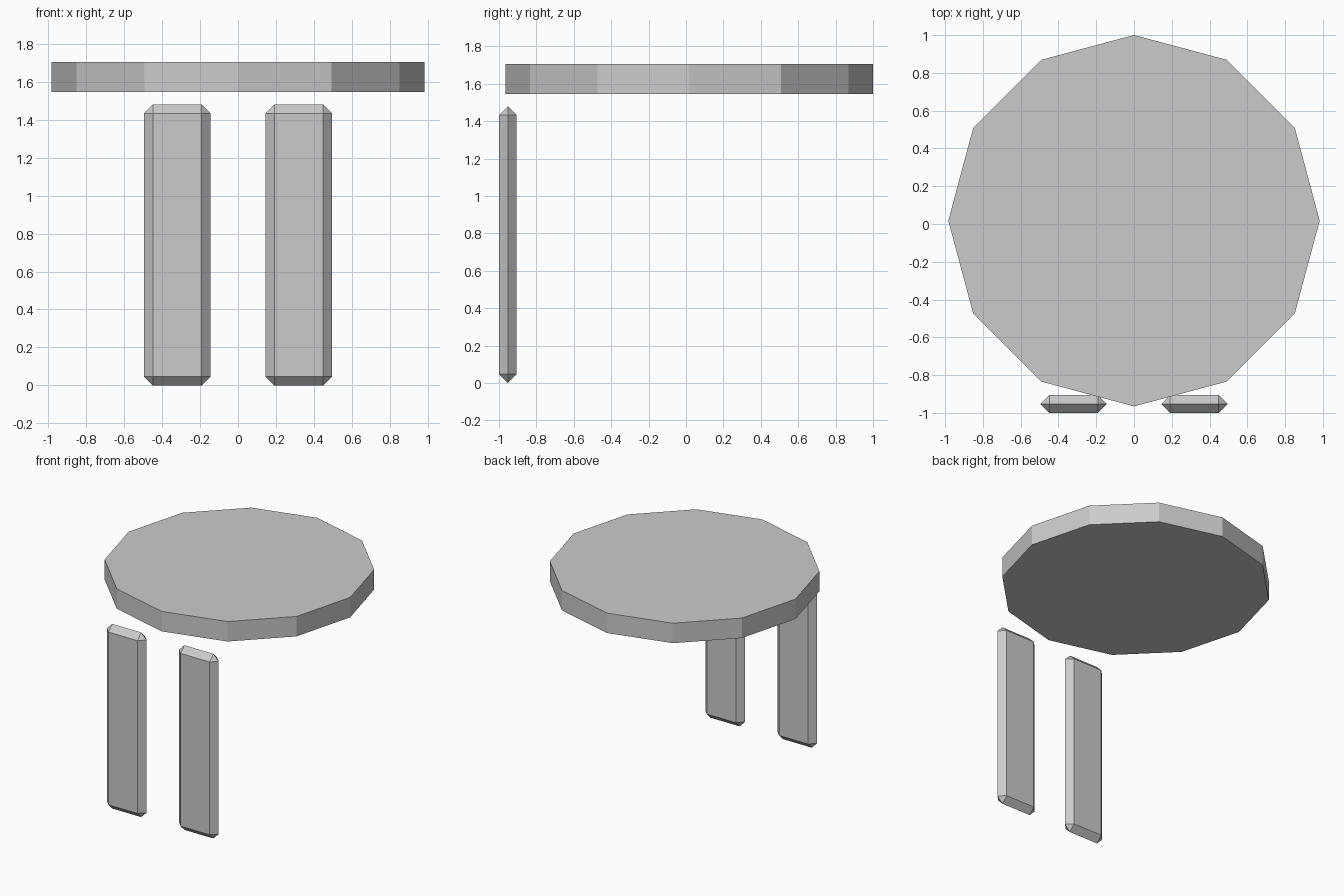
import bpy, bmesh, math
from mathutils import Vector

if "Cube" in bpy.data.objects:
    bpy.data.objects.remove(bpy.data.objects["Cube"])


def add_object(name, bm):
    bmesh.ops.recalc_face_normals(bm, faces=bm.faces)
    mesh = bpy.data.meshes.new(name)
    bm.to_mesh(mesh)
    bm.free()
    obj = bpy.data.objects.new(name, mesh)
    bpy.context.collection.objects.link(obj)
    return obj


def chamfered_plank(name, center, size, chamfer):
    # Box with every edge chamfered: each face plane keeps an inset rectangle
    bm = bmesh.new()
    points = set()
    for sx in (-1, 1):
        for sy in (-1, 1):
            for sz in (-1, 1):
                signs = (sx, sy, sz)
                for axis in range(3):
                    p = [round(s * (d / 2 - (0 if i == axis else chamfer)), 5) + 0.0
                         for i, (s, d) in enumerate(zip(signs, size))]
                    points.add(tuple(p))
    for p in sorted(points):
        bm.verts.new(Vector(p) + Vector(center))
    bmesh.ops.convex_hull(bm, input=bm.verts)
    bmesh.ops.dissolve_limit(bm, angle_limit=0.01, verts=bm.verts, edges=bm.edges)
    return add_object(name, bm)


# Twelve-sided top
bm = bmesh.new()
bmesh.ops.create_cone(bm, cap_ends=True, segments=12, radius1=0.983, radius2=0.983, depth=0.16)
bmesh.ops.translate(bm, verts=bm.verts, vec=(0, 0.0175, 1.625))
add_object("table_top", bm)

# Two flat front legs, chamfered to a ridge along their thin sides
for side, sign in (("left", -1), ("right", 1)):
    chamfered_plank(side + "_front_leg", (sign * 0.32, -0.9525, 0.74),
                    (0.352, 0.095, 1.48), 0.0475)
